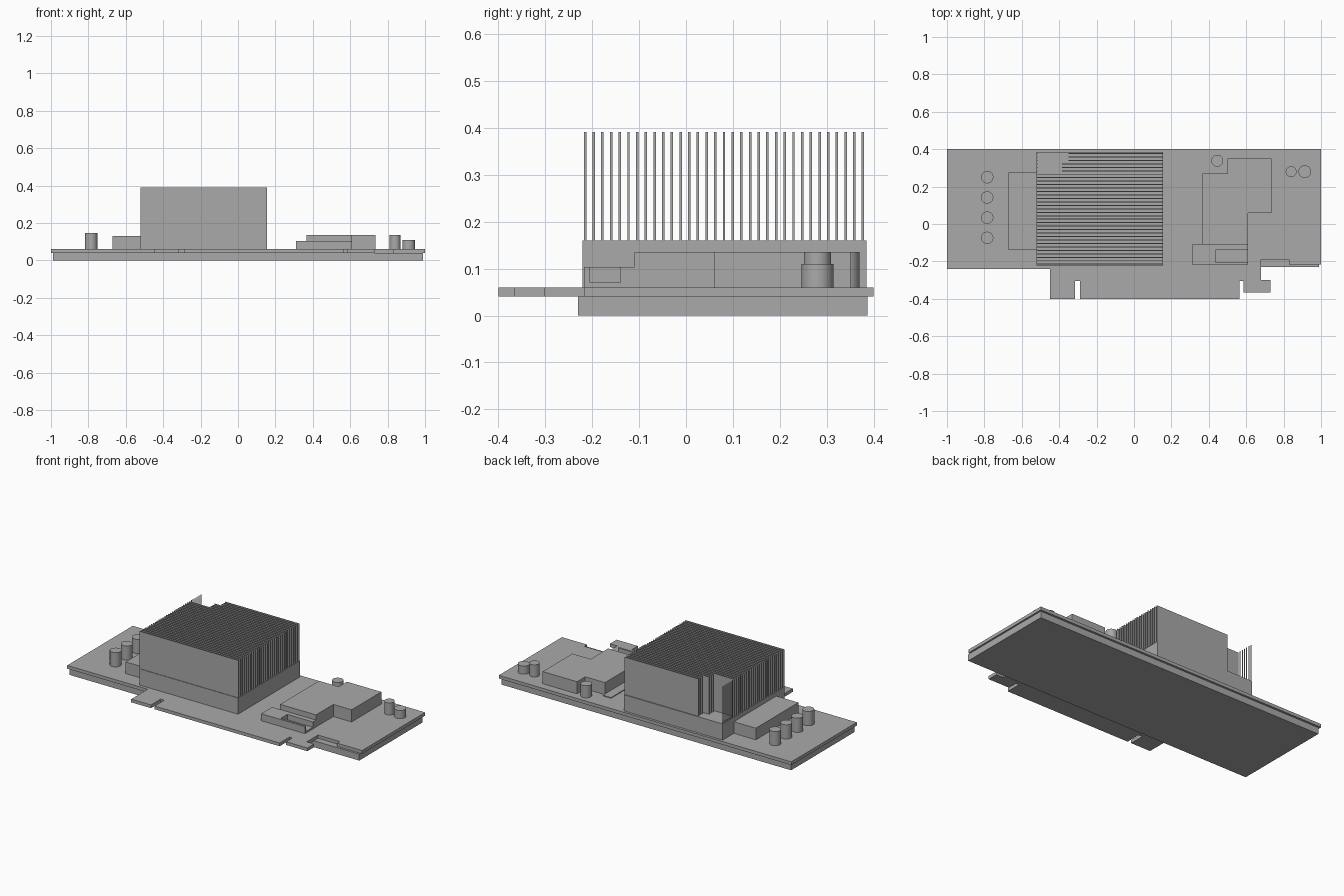
import bpy, bmesh

if "Cube" in bpy.data.objects:
    bpy.data.objects.remove(bpy.data.objects["Cube"])

GREY = bpy.data.materials.new("plain_grey")
GREY.diffuse_color = (0.4, 0.4, 0.4, 1)
GREY.use_nodes = True
GREY.node_tree.nodes["Principled BSDF"].inputs["Base Color"].default_value = GREY.diffuse_color


def finish(name, bm):
    bmesh.ops.recalc_face_normals(bm, faces=bm.faces)
    me = bpy.data.meshes.new(name)
    bm.to_mesh(me)
    bm.free()
    me.materials.append(GREY)
    ob = bpy.data.objects.new(name, me)
    bpy.context.collection.objects.link(ob)
    return ob


def add_prism(bm, outline, z0, z1):
    """Extrude a flat outline from z0 up to z1."""
    face = bm.faces.new([bm.verts.new((x, y, z0)) for x, y in outline])
    out = bmesh.ops.extrude_face_region(bm, geom=[face])
    for v in out["geom"]:
        if isinstance(v, bmesh.types.BMVert):
            v.co.z = z1


def add_box(bm, x0, x1, y0, y1, z0, z1):
    add_prism(bm, [(x0, y0), (x1, y0), (x1, y1), (x0, y1)], z0, z1)


def prism(name, outline, z0, z1):
    bm = bmesh.new()
    add_prism(bm, outline, z0, z1)
    return finish(name, bm)


def box(name, x0, x1, y0, y1, z0, z1):
    return prism(name, [(x0, y0), (x1, y0), (x1, y1), (x0, y1)], z0, z1)


def capacitor(name, x, y, r, top):
    bpy.ops.mesh.primitive_cylinder_add(vertices=32, radius=r, depth=top - BOARD,
                                        location=(x, y, (top + BOARD) / 2))
    ob = bpy.context.object
    ob.name = name
    ob.data.materials.append(GREY)
    bpy.ops.object.shade_smooth_by_angle()


BOARD = 0.06  # top of the circuit board

# Backing plate and circuit board with its slotted edge connector
box("backing_plate", -0.99, 0.99, -0.23, 0.387, 0, 0.04)
prism("circuit_board", [
    (-1, 0.4), (-1, -0.24), (-0.45, -0.24), (-0.45, -0.4), (-0.315, -0.4),
    (-0.315, -0.305), (-0.29, -0.305), (-0.29, -0.4), (0.565, -0.4),
    (0.565, -0.305), (0.585, -0.305), (0.585, -0.365), (0.73, -0.365),
    (0.73, -0.3), (0.68, -0.3), (0.68, -0.19), (0.83, -0.19),
    (0.83, -0.217), (1, -0.217), (1, 0.4)], 0.04, BOARD)

# Heatsink: solid base and thin fins, notched at the back left corner
box("heatsink_base", -0.52, 0.155, -0.221, 0.385, BOARD, 0.16)
bm = bmesh.new()
for i in range(33):
    y = -0.215 + i * 0.0185
    left = -0.52 if y < 0.275 else -0.385 if y < 0.33 else -0.35
    add_box(bm, left, 0.155, y - 0.0026, y + 0.0026, 0.16, 0.391)
    if left > -0.52:  # slivers left standing beside the notch
        add_box(bm, -0.52, -0.517, y - 0.0026, y + 0.0026, 0.16, 0.391)
finish("heatsink_fins", bm)

# Blocks on the board
box("left_block", -0.67, -0.52, -0.14, 0.275, BOARD, 0.132)
prism("right_block", [
    (0.365, -0.11), (0.61, -0.11), (0.61, 0.06), (0.735, 0.06),
    (0.735, 0.35), (0.5, 0.35), (0.5, 0.27), (0.365, 0.27)], BOARD, 0.135)
box("thin_strip", 0.31, 0.365, -0.11, 0.29, BOARD, 0.065)

# Socket with a pocket open towards the right
box("socket_floor", 0.31, 0.61, -0.217, -0.11, BOARD, 0.07)
prism("socket_walls", [
    (0.31, -0.217), (0.61, -0.217), (0.61, -0.205), (0.435, -0.205),
    (0.435, -0.14), (0.61, -0.14), (0.61, -0.11), (0.31, -0.11)], 0.07, 0.103)

# Capacitors
for i in range(4):
    capacitor(f"left_capacitor_{i + 1}", -0.785, 0.25 - i * 0.108, 0.033, 0.148)
capacitor("middle_capacitor", 0.445, 0.338, 0.032, 0.135)
capacitor("tall_capacitor", 0.84, 0.28, 0.029, 0.135)
capacitor("short_capacitor", 0.913, 0.28, 0.034, 0.11)
